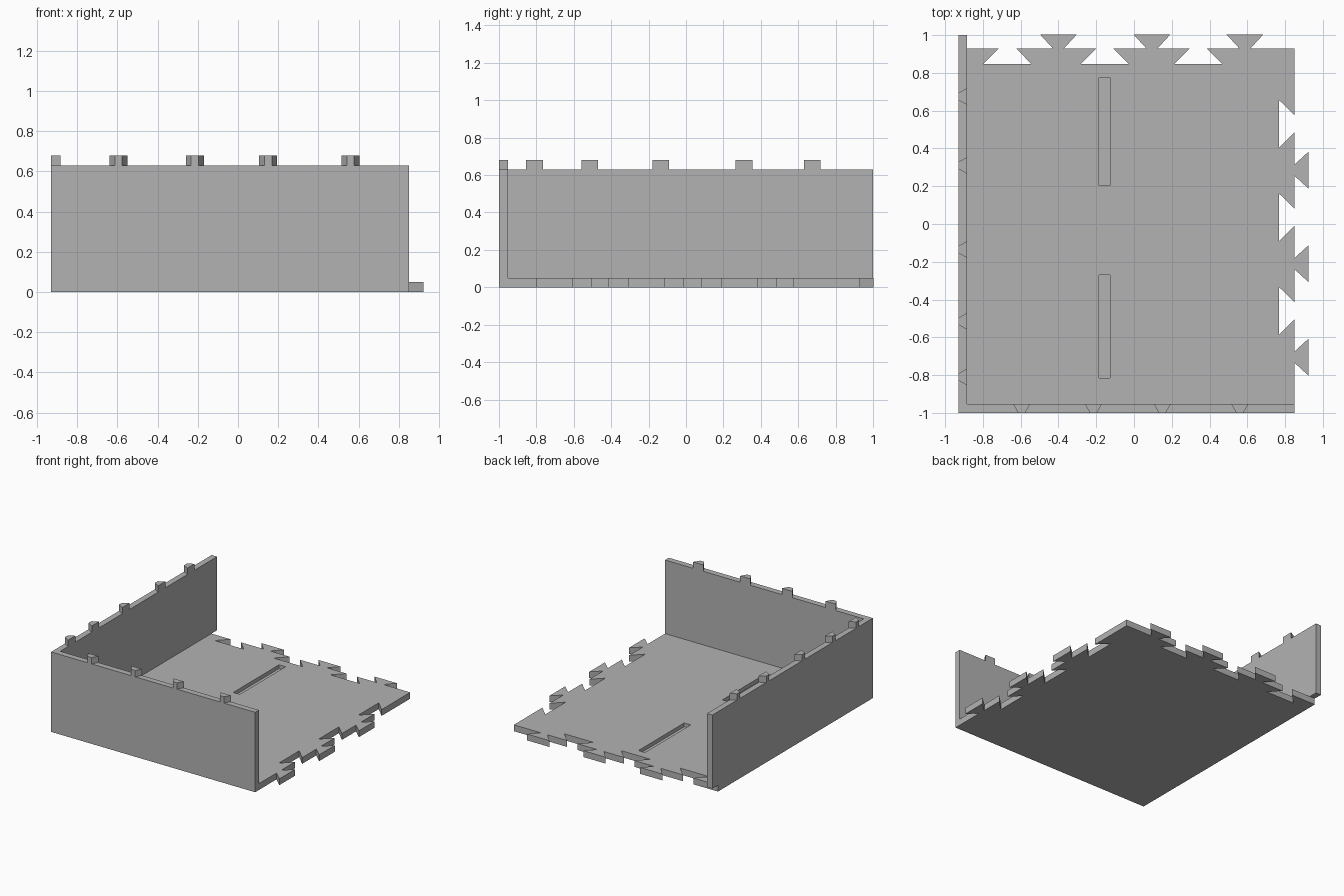
import bpy, bmesh

cube = bpy.data.objects.get("Cube")
if cube:
    bpy.data.objects.remove(cube, do_unlink=True)

grey = bpy.data.materials.new("plain grey")
grey.use_nodes = True
colour = (0.45, 0.45, 0.45, 1)
grey.diffuse_color = colour
grey.node_tree.nodes["Principled BSDF"].inputs["Base Color"].default_value = colour

FLOOR, TOP, PEG_TOP = 0.05, 0.63, 0.68   # heights
LEFT, RIGHT, FRONT, BACK = -0.93, 0.85, -1.0, 0.93
WALL = 0.047


def prism(name, outline, z0, z1):
    """Extrude a flat outline between two heights."""
    bm = bmesh.new()
    face = bm.faces.new([bm.verts.new((x, y, z0)) for x, y in outline])
    new = bmesh.ops.extrude_face_region(bm, geom=[face])["geom"]
    for v in new:
        if isinstance(v, bmesh.types.BMVert):
            v.co.z = z1
    bmesh.ops.recalc_face_normals(bm, faces=bm.faces)
    mesh = bpy.data.meshes.new(name)
    bm.to_mesh(mesh)
    bm.free()
    mesh.materials.append(grey)
    obj = bpy.data.objects.new(name, mesh)
    bpy.context.collection.objects.link(obj)
    return obj


def combine(target, other, operation):
    """Apply a boolean and remove the tool object."""
    mod = target.modifiers.new("combine", "BOOLEAN")
    mod.operation, mod.solver, mod.object = operation, "EXACT", other
    bpy.context.view_layer.objects.active = target
    bpy.ops.object.modifier_apply(modifier=mod.name)
    bpy.data.objects.remove(other, do_unlink=True)


def dovetails(sockets, tabs):
    """Points (along, outward) of an edge with inward sockets and outward tabs."""
    kinds = [(c, 0.045, 0.127, -0.083) for c in sockets]
    kinds += [(c, 0.03, 0.097, 0.073) for c in tabs]
    points = []
    for c, neck, wide, depth in sorted(kinds):
        points += [(c - neck, 0), (c - wide, depth), (c + wide, depth), (c + neck, 0)]
    return points


# Floor plate with dovetailed right and back edges
side = dovetails((-0.46, 0.035, 0.53), (-0.705, -0.21, 0.285))
rear = dovetails((-0.67, -0.155, 0.34), (-0.4, 0.095, 0.587))
outline = [(LEFT, FRONT), (RIGHT, FRONT)]
outline += [(RIGHT + out, y) for y, out in side]
outline += [(RIGHT, BACK)]
outline += [(x, BACK + out) for x, out in reversed(rear)]
outline += [(LEFT, BACK)]
tray = prism("tray", outline, 0, FLOOR)

# Left and front walls, the left one overhanging the floor at the back
walls = prism("walls", [(LEFT, FRONT), (RIGHT, FRONT), (RIGHT, FRONT + WALL),
                        (LEFT + WALL, FRONT + WALL), (LEFT + WALL, 1), (LEFT, 1)],
              FLOOR, TOP)
combine(tray, walls, "UNION")

# Two shallow slots in the floor
for y0, y1 in ((-0.815, -0.27), (0.205, 0.775)):
    cutter = prism("slot_cutter", [(-0.185, y0), (-0.128, y0), (-0.128, y1), (-0.185, y1)],
                   0.02, 0.1)
    cutter.hide_render = True
    combine(tray, cutter, "DIFFERENCE")

# Tapered pegs along the wall tops
taper = [(-0.018, 0), (0.018, 0), (0.045, WALL), (-0.045, WALL)]
for c in (-0.595, -0.215, 0.15, 0.56):
    prism("front_peg", [(c + a, FRONT + d) for a, d in taper], TOP, PEG_TOP)
for c in (-0.81, -0.515, -0.135, 0.31, 0.675):
    prism("left_peg", [(LEFT + d, c + a) for a, d in taper], TOP, PEG_TOP)
